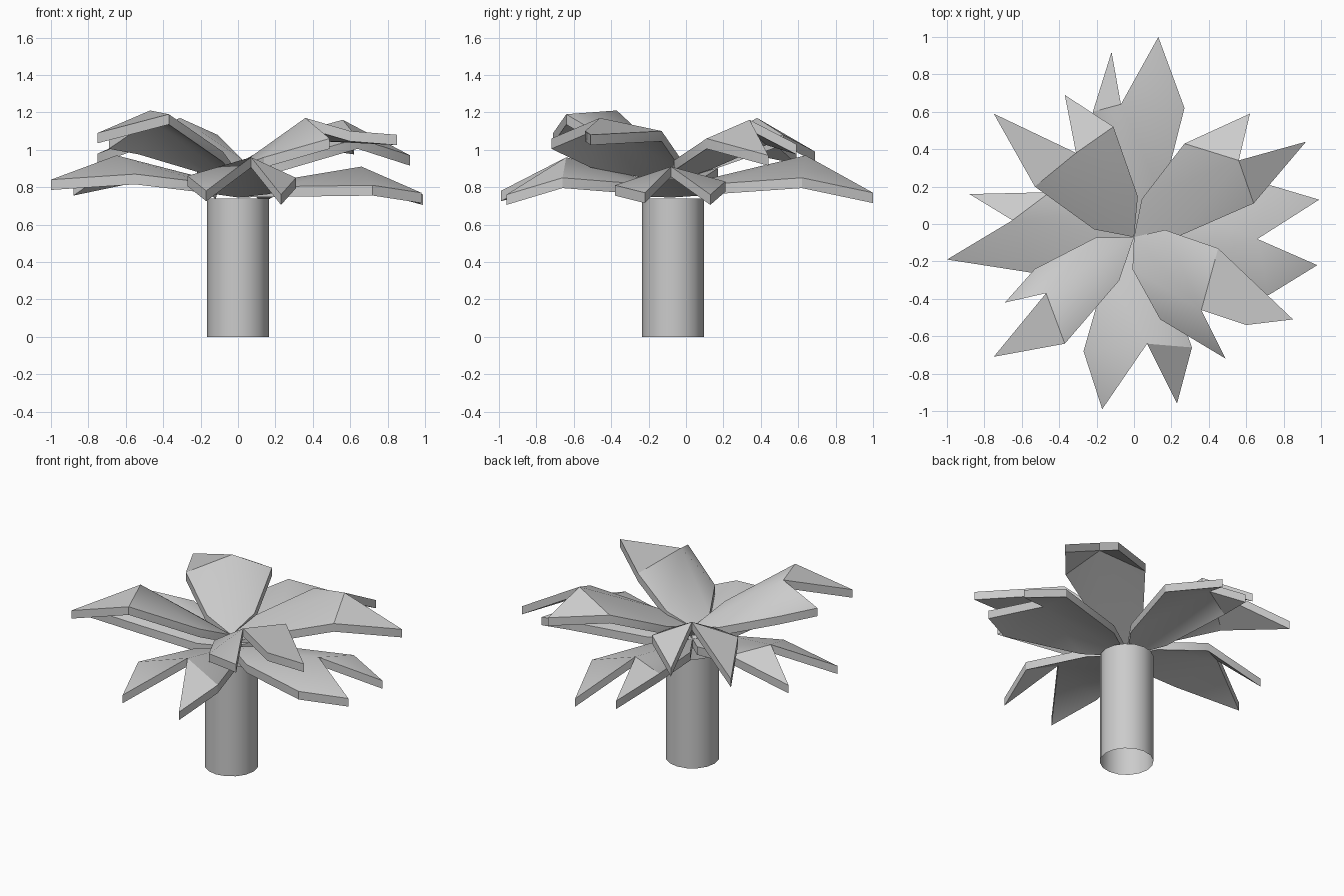
import bpy
import bmesh
from math import radians
from mathutils import Vector

# Remove the default cube only
default_cube = bpy.data.objects.get("Cube")
if default_cube:
    bpy.data.objects.remove(default_cube, do_unlink=True)

THICKNESS = Vector((0, 0, -0.055))
TRUNK_CENTRE = Vector((0, -0.07, 0))

grey = bpy.data.materials.new("plain_grey")
grey.use_nodes = True
grey.diffuse_color = (0.6, 0.6, 0.6, 1)
shader = next(n for n in grey.node_tree.nodes if n.type == 'BSDF_PRINCIPLED')
shader.inputs["Base Color"].default_value = grey.diffuse_color


def finish(name, bm):
    """Turn a bmesh into a named, smooth-shaded object."""
    bmesh.ops.recalc_face_normals(bm, faces=bm.faces)
    mesh = bpy.data.meshes.new(name)
    bm.to_mesh(mesh)
    bm.free()
    mesh.materials.append(grey)
    obj = bpy.data.objects.new(name, mesh)
    bpy.context.collection.objects.link(obj)
    bpy.ops.object.select_all(action='DESELECT')
    obj.select_set(True)
    bpy.context.view_layer.objects.active = obj
    bpy.ops.object.shade_smooth_by_angle(angle=radians(30))
    return obj


def belly(base, shoulder, notch):
    """Point on the inner edge, bulging away from the leaf's ridge."""
    point = base.lerp(shoulder, 0.35)
    along = shoulder - base
    side = Vector((-along.y, along.x, 0)).normalized()
    if side.dot(notch - base) > 0:
        side.negate()
    return point + side * 0.06


def leaf(name, base_height, shoulder_a, tip_a, notch, tip_b, shoulder_b, bend=None):
    """Two-tipped leaf, folded along its ridge and thickened downwards."""
    base = TRUNK_CENTRE + Vector((0, 0, base_height))
    shoulder_a, tip_a, notch, tip_b, shoulder_b = map(
        Vector, (shoulder_a, tip_a, notch, tip_b, shoulder_b))
    bm = bmesh.new()
    root, ridge = bm.verts.new(base), bm.verts.new(notch)
    for shoulder, tip, corner in ((shoulder_a, tip_a, None), (shoulder_b, tip_b, bend)):
        inner = bm.verts.new(belly(base, shoulder, notch))
        outer = bm.verts.new(shoulder)
        end = bm.verts.new(tip)
        bm.faces.new((root, inner, ridge))
        bm.faces.new((inner, outer, ridge))
        rim = [outer, end, ridge]
        if corner:
            rim.insert(2, bm.verts.new(corner))
        bm.faces.new(rim)
    bmesh.ops.recalc_face_normals(bm, faces=bm.faces)
    # Keep the upper skin and add walls and underside
    top = list(bm.faces)
    copy = bmesh.ops.duplicate(bm, geom=list(bm.verts) + list(bm.edges) + top)
    under = [g for g in copy["geom"] if isinstance(g, bmesh.types.BMVert)]
    bmesh.ops.translate(bm, verts=under, vec=THICKNESS)
    borders = [e for e in bm.edges if e.is_boundary]
    bmesh.ops.bridge_loops(bm, edges=borders)
    return finish(name, bm)


# Trunk: open tube
trunk_mesh = bmesh.new()
bmesh.ops.create_cone(trunk_mesh, cap_ends=False, segments=16,
                      radius1=0.165, radius2=0.165, depth=0.74)
bmesh.ops.translate(trunk_mesh, verts=trunk_mesh.verts,
                    vec=TRUNK_CENTRE + Vector((0, 0, 0.37)))
finish("trunk", trunk_mesh)

# Lower ring of leaves
LOW, HIGH = 0.8, 0.88
leaf("lower_leaf_back", LOW, (-.22, .6, .88), (-.12, .92, .79),
     (-.07, .64, .97), (.13, 1, .77), (.27, .62, .85))
leaf("lower_leaf_right", LOW, (-.45, .17, .9), (-.88, .16, .81),
     (-.65, .02, .97), (-1, -.19, .84), (-.55, -.26, .87))
leaf("lower_leaf_front", LOW, (-.27, -.68, .86), (-.17, -.99, .78),
     (.07, -.64, .96), (.23, -.96, .76), (.31, -.66, .85))
leaf("lower_leaf_left", LOW, (.72, -.38, .81), (.98, -.22, .77),
     (.66, -.08, .91), (.99, .13, .76), (.72, .21, .83))

# Upper ring of leaves
leaf("upper_leaf_back_right", HIGH, (-.11, .52, 1.08), (-.37, .69, .99),
     (-.31, .38, 1.17), (-.75, .59, .98), (-.53, .2, 1.06))
leaf("upper_leaf_back_left", HIGH, (.27, .43, 1.08), (.62, .59, 1.03),
     (.56, .34, 1.16), (.92, .44, .97), (.64, .11, 1.06))
leaf("upper_leaf_front_right", HIGH, (-.37, -.64, 1.19), (-.75, -.71, 1.09),
     (-.47, -.37, 1.21), (-.69, -.42, 1.06), (-.53, -.24, 1.03))
leaf("upper_leaf_front_left", HIGH, (.14, -.51, .96), (.49, -.72, 1.06),
     (.36, -.46, 1.17), (.85, -.51, 1.08), (.45, -.13, 1.1), bend=(.6, -.54, 1.1))
